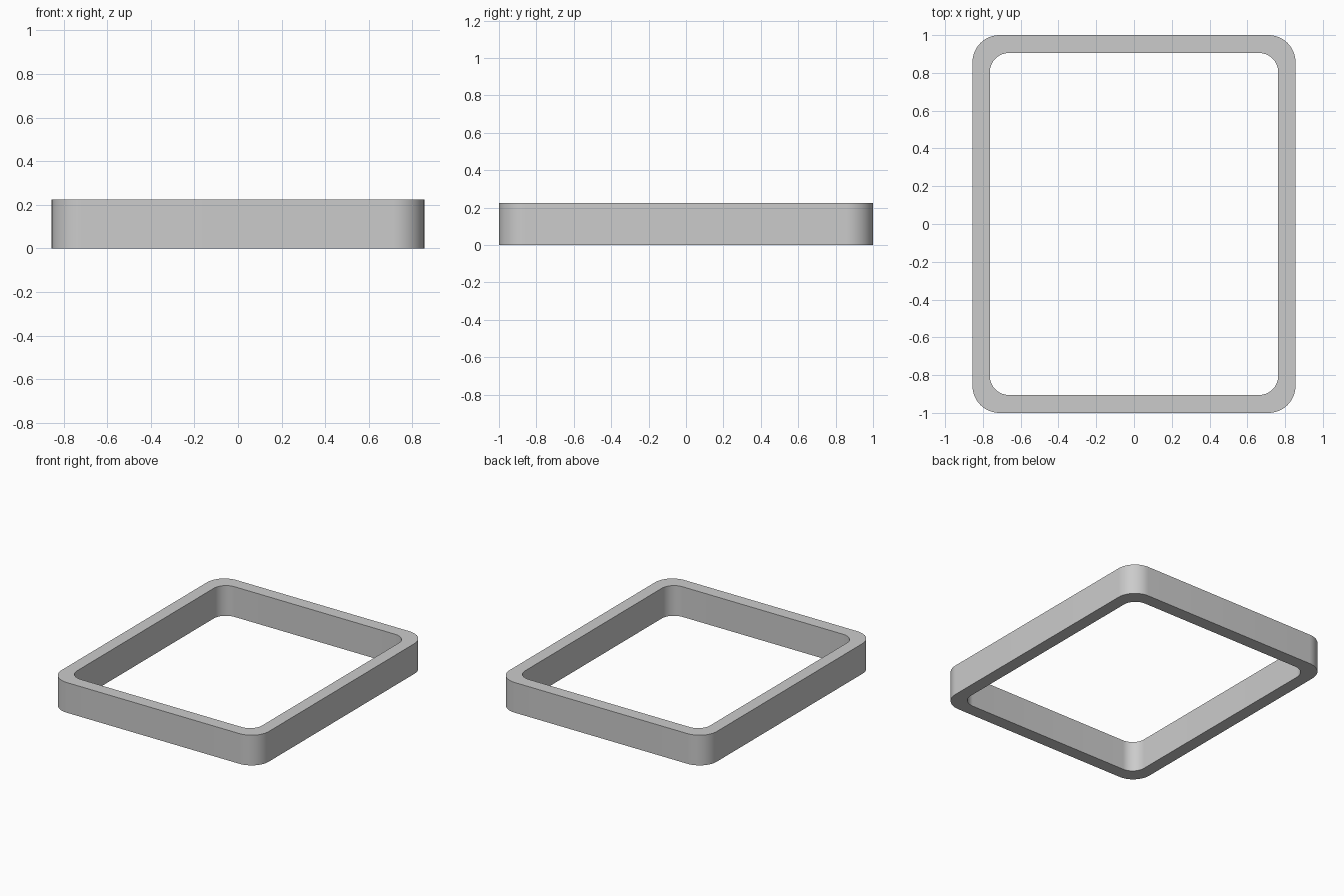
import bpy, bmesh, math

if "Cube" in bpy.data.objects:
    bpy.data.objects.remove(bpy.data.objects["Cube"])

HEIGHT = 0.225
SEG = 16  # segments per rounded corner


def rounded_rect(hx, hy, r):
    """Outline points of a rounded rectangle, counter-clockwise."""
    pts = []
    for i, (sx, sy) in enumerate([(1, 1), (-1, 1), (-1, -1), (1, -1)]):
        for k in range(SEG + 1):
            a = math.pi / 2 * (i + k / SEG)
            pts.append((sx * (hx - r) + r * math.cos(a),
                        sy * (hy - r) + r * math.sin(a)))
    return pts


outer = rounded_rect(0.855, 1.0, 0.143)
inner = rounded_rect(0.763, 0.905, 0.1)

# Four loops around the wall section: outer bottom, outer top, inner top, inner bottom
bm = bmesh.new()
loops = [[bm.verts.new((x, y, z)) for x, y in outline]
         for outline, z in ((outer, 0), (outer, HEIGHT), (inner, HEIGHT), (inner, 0))]
n = len(outer)
for j in range(4):
    a, b = loops[j], loops[(j + 1) % 4]
    for i in range(n):
        k = (i + 1) % n
        bm.faces.new((a[i], a[k], b[k], b[i]))
bmesh.ops.recalc_face_normals(bm, faces=bm.faces)

# Rounded rectangular frame
mesh = bpy.data.meshes.new("rounded_frame")
bm.to_mesh(mesh)
bm.free()
frame = bpy.data.objects.new("rounded_frame", mesh)
bpy.context.collection.objects.link(frame)
bpy.context.view_layer.objects.active = frame
frame.select_set(True)
bpy.ops.object.shade_smooth_by_angle(angle=math.radians(30))
